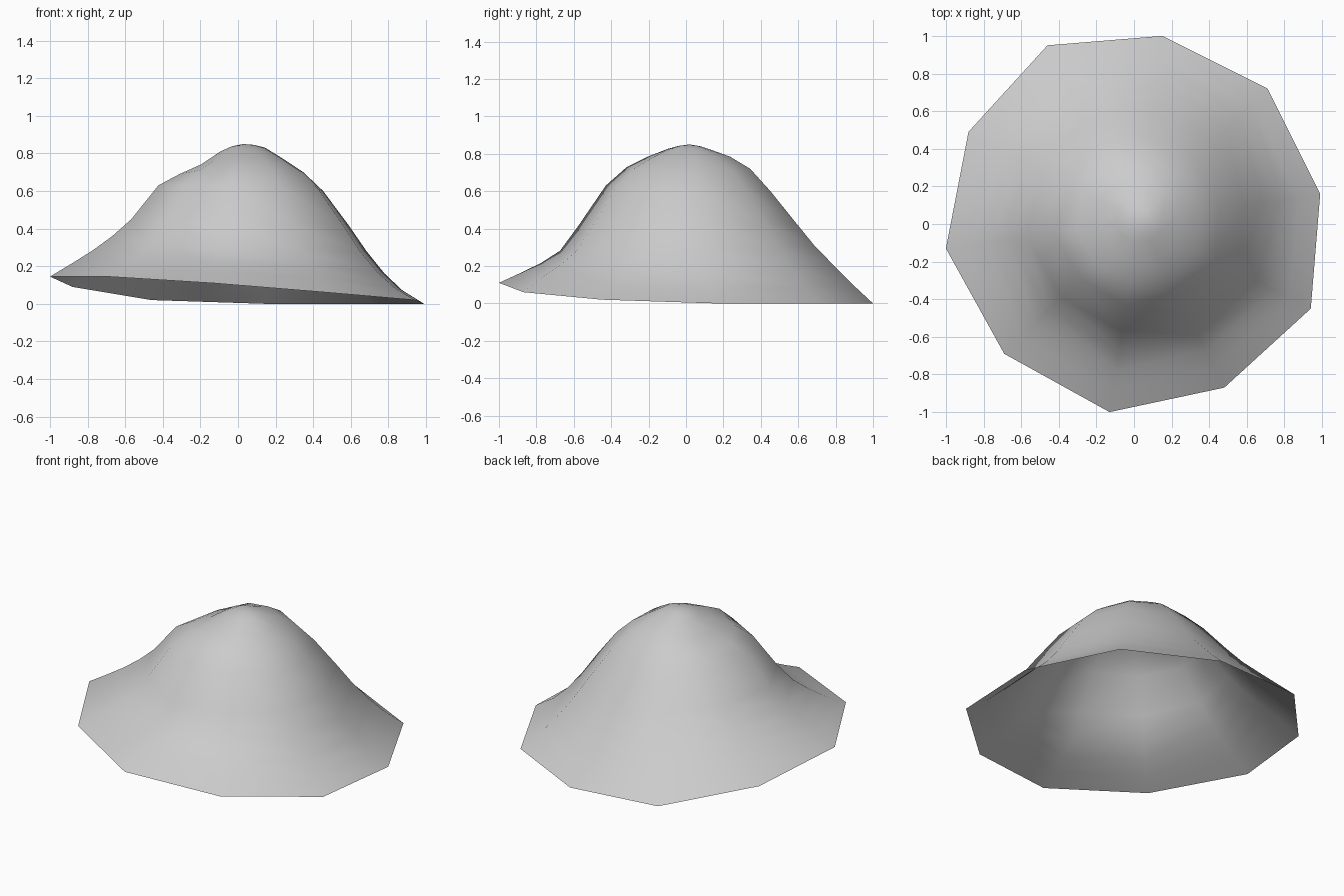
import bpy
import bmesh
import math

default_cube = bpy.data.objects.get("Cube")
if default_cube:
    bpy.data.objects.remove(default_cube, do_unlink=True)

# Uneven ten-sided rim of the mound
RIM = [(.99, .16, 0), (.71, .72, 0), (.15, 1, 0), (-.46, .95, .02), (-.88, .49, .09),
       (-1, -.13, .145), (-.69, -.69, .145), (-.13, -1, .11), (.48, -.87, .06), (.94, -.45, .02)]
PEAK = (.03, .02, .85)

# Ring distances from peak to rim, with the slope heights on the four sides
RINGS = [.06, .12, .22, .33, .44, .58, .68, .78, .88]
LEFT = [.845, .83, .77, .70, .60, .42, .28, .16, .07]
BACK = [.84, .82, .785, .72, .60, .43, .31, .21, .11]
RIGHT = [.838, .81, .74, .69, .63, .45, .36, .285, .22]
FRONT = [.842, .825, .785, .73, .63, .42, .28, .215, .165]


def slope_height(x, y, ring):
    """Blend the two side profiles that lie nearest to this direction."""
    angle = math.atan2(y, x)
    side = LEFT if x > 0 else RIGHT
    depth = BACK if y > 0 else FRONT
    return side[ring] * math.cos(angle) ** 2 + depth[ring] * math.sin(angle) ** 2


def make_material(name, value):
    material = bpy.data.materials.new(name)
    material.use_nodes = True
    colour = (value, value, value, 1)
    material.diffuse_color = colour
    material.node_tree.nodes["Principled BSDF"].inputs["Base Color"].default_value = colour
    return material


def build_mound():
    bm = bmesh.new()
    peak = bm.verts.new(PEAK)
    loops = []
    for ring, fraction in enumerate(RINGS):
        loop = []
        for x, y, z in RIM:
            px = PEAK[0] + (x - PEAK[0]) * fraction
            py = PEAK[1] + (y - PEAK[1]) * fraction
            loop.append(bm.verts.new((px, py, slope_height(x, y, ring))))
        loops.append(loop)
    loops.append([bm.verts.new(point) for point in RIM])

    # Cap fan and sloping sides, left open underneath
    count = len(RIM)
    for i in range(count):
        j = (i + 1) % count
        bm.faces.new((peak, loops[0][i], loops[0][j]))
        for inner, outer in zip(loops, loops[1:]):
            bm.faces.new((inner[i], outer[i], outer[j], inner[j]))
    for face in bm.faces:
        face.smooth = True

    mesh = bpy.data.meshes.new("mound_shell")
    bm.to_mesh(mesh)
    bm.free()
    mound = bpy.data.objects.new("mound_shell", mesh)
    bpy.context.collection.objects.link(mound)
    return mound


mound = build_mound()
mound.data.materials.append(make_material("light_grey", .6))
